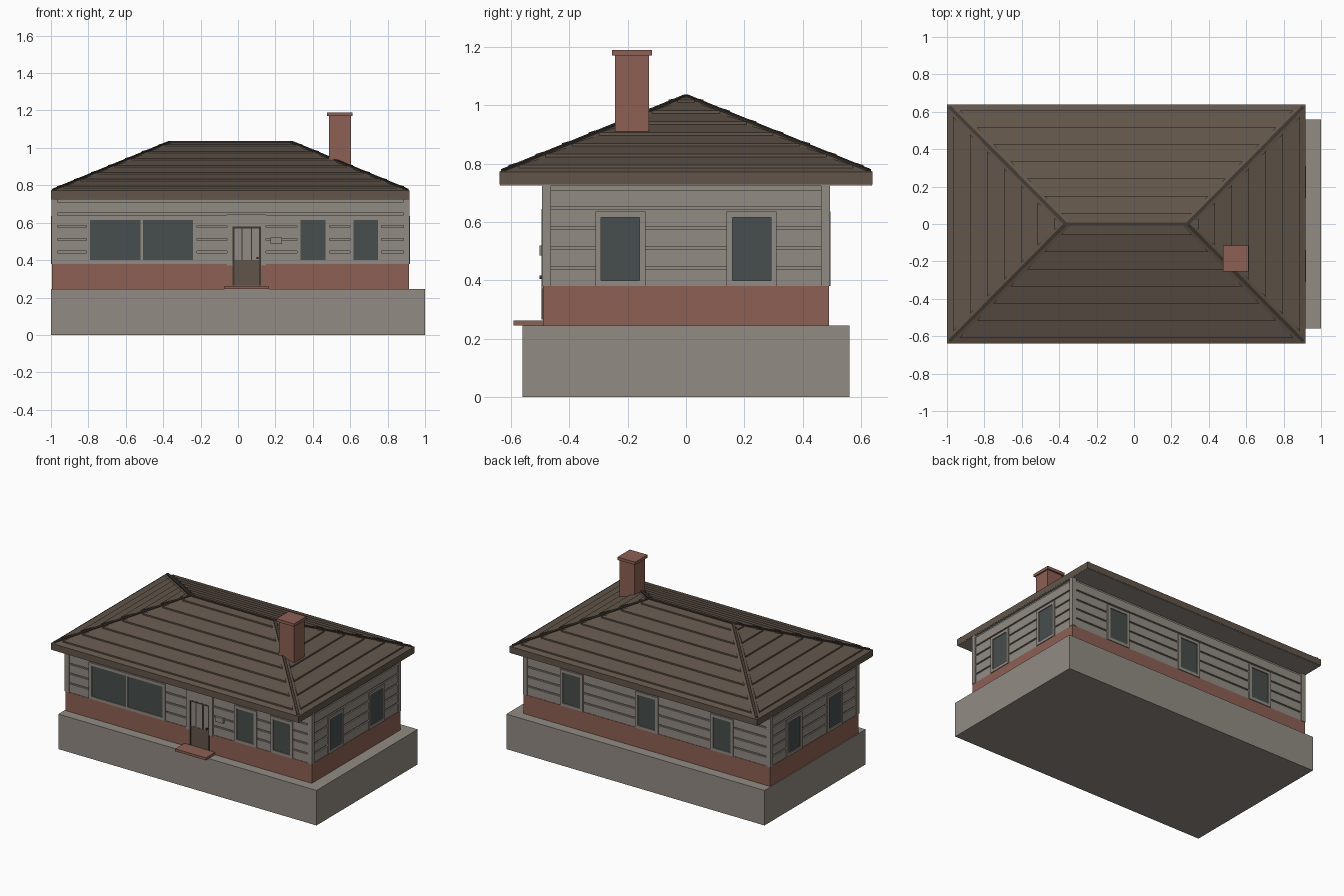
import bpy
import bmesh
from mathutils import Vector

cube = bpy.data.objects.get("Cube")
if cube:
    bpy.data.objects.remove(cube, do_unlink=True)


def material(name, srgb):
    lin = [((c / 255 + 0.055) / 1.055) ** 2.4 for c in srgb] + [1.0]
    m = bpy.data.materials.new(name)
    m.use_nodes = True
    m.diffuse_color = lin
    m.node_tree.nodes["Principled BSDF"].inputs["Base Color"].default_value = lin
    return m


GREY = material("warm grey", (146, 139, 131))
BRICK = material("brick red", (141, 96, 84))
BROWN = material("roof brown", (97, 85, 74))
DARK = material("dark brown", (64, 55, 49))
GLASS = material("window glass", (71, 78, 77))


def add_mesh(name, bm, mat):
    bmesh.ops.recalc_face_normals(bm, faces=bm.faces)
    me = bpy.data.meshes.new(name)
    bm.to_mesh(me)
    bm.free()
    me.materials.append(mat)
    ob = bpy.data.objects.new(name, me)
    bpy.context.collection.objects.link(ob)
    return ob


def box(name, x, y, z, mat):
    """Box from three (low, high) ranges."""
    bm = bmesh.new()
    bmesh.ops.create_cube(bm, size=1)
    for v in bm.verts:
        v.co = [r[0] if c < 0 else r[1] for c, r in zip(v.co, (x, y, z))]
    return add_mesh(name, bm, mat)


# House extents
X0, X1, Y = -0.995, 0.915, 0.49
XC = (X0 + X1) / 2
BASE, SILL, EAVE = 0.245, 0.38, 0.727


def panel(name, side, u, z, depth, mat):
    """Board on a wall: u runs along the wall, depth is how far it stands out."""
    if side in ("front", "back"):
        s = -1 if side == "front" else 1
        y = sorted((s * (Y - 0.02), s * (Y + depth)))
        return box(side + "_" + name, u, y, z, mat)
    s, wall = (-1, X0) if side == "right" else (1, X1)
    x = sorted((wall - s * 0.02, wall + s * depth))
    return box(side + "_" + name, x, u, z, mat)


# Foundation, brick skirt and wall core
box("foundation", (-1, 1), (-0.56, 0.56), (0, BASE), GREY)
box("brick_skirt", (X0, X1), (-Y, Y), (BASE, SILL), BRICK)
box("wall_core", (X0 + 0.012, X1 - 0.012), (-Y + 0.012, Y - 0.012), (SILL, EAVE), GREY)

# Horizontal siding boards and corner posts
spans = {"front": (X0 + 0.003, X1 - 0.003), "back": (X0 + 0.003, X1 - 0.003),
         "left": (-Y + 0.003, Y - 0.003), "right": (-Y + 0.003, Y - 0.003)}
for side, span in spans.items():
    for i in range(5):
        low = SILL + i * 0.068
        panel("siding", side, span, (low, min(low + 0.058, EAVE)), -0.003, GREY)
for x in (X0, X1):
    for s in (-1, 1):
        dx = 0.03 if x < 0 else -0.03
        sx = -0.003 if x < 0 else 0.003
        box("corner_post", sorted((x + sx, x + dx)), sorted((s * (Y + 0.003), s * (Y - 0.028))),
            (SILL, EAVE), GREY)


# Windows: glass panes with a raised casing
def window(side, panes, z=(0.40, 0.615)):
    a, b, w, d = panes[0][0], panes[-1][1], 0.02, 0.005
    for pane in panes:
        panel("window_glass", side, pane, z, -0.001, GLASS)
    for left, right in zip(panes, panes[1:]):
        panel("window_mullion", side, (left[1], right[0]), z, d, GREY)
    panel("window_casing", side, (a - w, a), (z[0] - w, z[1] + w), d, GREY)
    panel("window_casing", side, (b, b + w), (z[0] - w, z[1] + w), d, GREY)
    panel("window_head", side, (a, b), (z[1], z[1] + w), d, GREY)
    panel("window_sill", side, (a, b), (z[0] - w, z[0]), d, GREY)


window("front", [(-0.79, -0.52), (-0.508, -0.24)])
window("front", [(0.335, 0.468)])
window("front", [(0.618, 0.748)])
for i in (-1, 0, 1):
    c = XC + i * 0.582
    window("back", [(c - 0.068, c + 0.068)])
for side in ("left", "right"):
    for s in (-1, 1):
        window(side, [(s * 0.225 - 0.066, s * 0.225 + 0.066)])

# Front door with casing, boarded lower half and barred upper half
DX0, DX1, DZ0, DZ1 = -0.03, 0.123, 0.265, 0.58
panel("door_light", "front", (DX0, DX1), (0.40, DZ1), 0.001, GREY)
panel("door_panel", "front", (DX0, DX1), (DZ0, 0.40), 0.002, BROWN)
for a, b in ((DX0, DX0 + 0.01), (DX1 - 0.01, DX1)):
    panel("door_frame", "front", (a, b), (DZ0, DZ1), 0.006, DARK)
panel("door_frame_top", "front", (DX0, DX1), (DZ1 - 0.01, DZ1), 0.006, DARK)
for i in (1, 2):
    c = DX0 + (DX1 - DX0) * i / 3
    panel("door_bar", "front", (c - 0.003, c + 0.003), (0.40, DZ1), 0.005, DARK)
for a, b in ((DX0 - 0.028, DX0), (DX1, DX1 + 0.028)):
    panel("door_casing", "front", (a, b), (SILL - 0.01, 0.645), 0.005, GREY)
panel("door_head", "front", (DX0, DX1), (DZ1, 0.645), 0.005, GREY)
panel("door_handle", "front", (0.1, 0.11), (0.405, 0.417), 0.012, DARK)
panel("letter_box", "front", (0.175, 0.235), (0.485, 0.52), 0.012, GREY)
box("door_step", (-0.072, 0.165), (-0.592, -Y + 0.01), (BASE, 0.262), BRICK)

# Hip roof with soffit
RX0, RX1, RY, RZ0, RZ1, TOP = -1.0, 0.918, 0.64, 0.728, 0.772, 1.033
corners = [Vector((x, y, RZ1)) for x, y in ((RX0, -RY), (RX1, -RY), (RX1, RY), (RX0, RY))]
ridge = [Vector((-0.365, 0, TOP)), Vector((0.285, 0, TOP))]
tops = [ridge[0], ridge[1], ridge[1], ridge[0]]
bm = bmesh.new()
upper = [bm.verts.new(c) for c in corners]
lower = [bm.verts.new((c.x, c.y, RZ0)) for c in corners]
r0, r1 = (bm.verts.new(p) for p in ridge)
for i in range(4):
    j = (i + 1) % 4
    bm.faces.new((lower[i], lower[j], upper[j], upper[i]))
bm.faces.new(lower)
bm.faces.new((upper[0], upper[1], r1, r0))
bm.faces.new((upper[2], upper[3], r0, r1))
bm.faces.new((upper[1], upper[2], r1))
bm.faces.new((upper[3], upper[0], r0))
add_mesh("hip_roof", bm, BROWN)
box("soffit", (RX0 + 0.001, RX1 - 0.001), (-RY + 0.002, RY - 0.002), (RZ0 - 0.003, RZ0 + 0.005), GREY)

# Overlapping roof courses: wedges with an upright lower edge
COURSES, LIFT = 7, Vector((0, 0, 0.01))
for i in range(4):
    j = (i + 1) % 4
    bm = bmesh.new()
    for k in range(COURSES):
        rows = []
        for t in ((k + 0.35) / COURSES, min((k + 1.35) / COURSES, 0.985)):
            a, b = corners[i].lerp(tops[i], t), corners[j].lerp(tops[j], t)
            inset = min(0.035, (b - a).length * 0.25)
            along = (b - a).normalized() * inset
            rows.append((a + along, b - along))
        (a, b), (c, d) = rows
        va, vb, ha, hb, vc, vd = (bm.verts.new(p) for p in (a, b, a + LIFT, b + LIFT, c, d))
        bm.faces.new((va, vb, hb, ha))
        bm.faces.new((ha, hb, vd, vc))
        bm.faces.new((va, ha, vc))
        bm.faces.new((vb, vd, hb))
        bm.faces.new((va, vc, vd, vb))
    add_mesh("roof_course", bm, BROWN)


# Narrow caps along hips and ridge
def cap(name, a, b):
    side = (b - a).cross(Vector((0, 0, 1))).normalized() * 0.009
    up = Vector((0, 0, 0.004))
    bm = bmesh.new()
    ring = [[bm.verts.new(p + o) for o in (side - up, side + up, up - side, -side - up)] for p in (a, b)]
    for n in range(4):
        m = (n + 1) % 4
        bm.faces.new((ring[0][n], ring[0][m], ring[1][m], ring[1][n]))
    bm.faces.new(ring[0])
    bm.faces.new(ring[1])
    add_mesh(name, bm, DARK)


for c, t in zip(corners, tops):
    cap("hip_cap", c.lerp(t, 0.02), t)
cap("ridge_cap", *ridge)

# Chimney
box("chimney", (0.487, 0.603), (-0.243, -0.127), (0.85, 1.17), BRICK)
box("chimney_cap", (0.475, 0.612), (-0.253, -0.116), (1.17, 1.19), BRICK)
